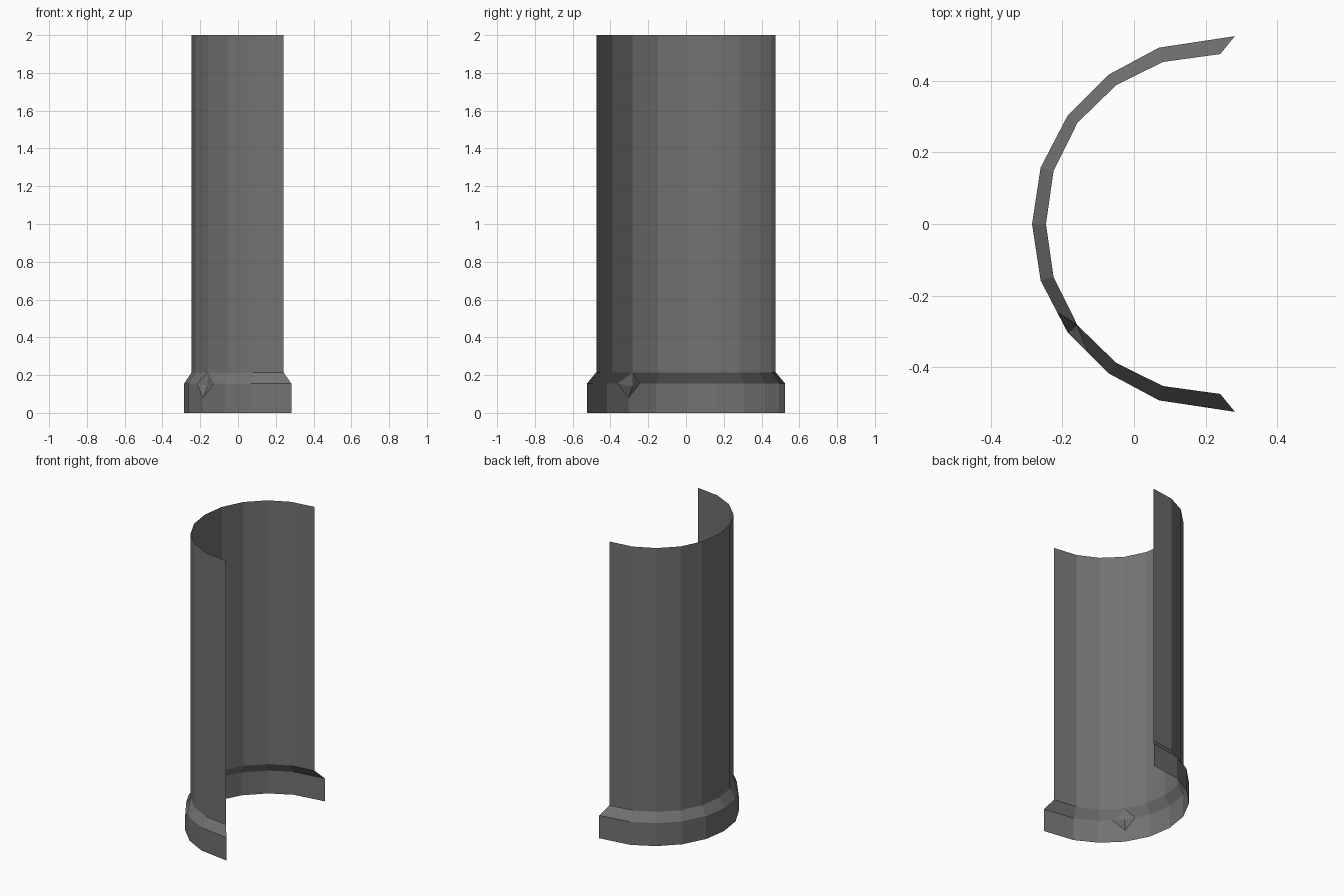
import bpy, bmesh
from mathutils import Vector

if "Cube" in bpy.data.objects:
    bpy.data.objects.remove(bpy.data.objects["Cube"])

# Half-shell outlines: (x, y) from the back open edge round to the middle
half_base = [(0.282, 0.525), (0.07, 0.493), (-0.07, 0.418), (-0.185, 0.304), (-0.261, 0.158)]
half_shaft = [(0.241, 0.475), (0.081, 0.453), (-0.05, 0.388), (-0.158, 0.283), (-0.225, 0.148)]


def outline(half, mid):
    return half + [(mid, 0.0)] + [(x, -y) for x, y in reversed(half)]


base = outline(half_base, -0.285)
shaft = outline(half_shaft, -0.246)

bm = bmesh.new()


def ring(pts, z):
    return [bm.verts.new((x, y, z)) for x, y in pts]


foot, rim = ring(base, 0.0), ring(base, 0.155)
neck, top = ring(shaft, 0.215), ring(shaft, 2.0)
chip = 7  # corner of the base rim with the broken notch

# Notch points: along the rim on both sides, below and pushed in
left = bm.verts.new(rim[chip].co.lerp(rim[chip - 1].co, 0.4))
right = bm.verts.new(rim[chip].co.lerp(rim[chip + 1].co, 0.5))
low = bm.verts.new((*base[chip], 0.08))
centre = bm.verts.new(rim[chip].co + Vector((0.023, 0.02, -0.015)))

for i in range(len(base) - 1):
    j = i + 1
    bm.faces.new((top[i], top[j], neck[j], neck[i]))
    if j == chip:
        bm.faces.new((rim[i], left, low, foot[j], foot[i]))
        bm.faces.new((neck[i], neck[j], left, rim[i]))
    elif i == chip:
        bm.faces.new((low, right, rim[j], foot[j], foot[i]))
        bm.faces.new((neck[i], neck[j], rim[j], right))
    else:
        bm.faces.new((rim[i], rim[j], foot[j], foot[i]))
        bm.faces.new((neck[i], neck[j], rim[j], rim[i]))

# Notch faces
loop = [left, neck[chip], right, low]
for a, b in zip(loop, loop[1:] + loop[:1]):
    bm.faces.new((a, b, centre))
bm.verts.remove(rim[chip])
bmesh.ops.recalc_face_normals(bm, faces=bm.faces)
if min(bm.faces, key=lambda f: f.calc_center_median().x).normal.x > 0:
    bmesh.ops.reverse_faces(bm, faces=bm.faces)

mesh = bpy.data.meshes.new("half_column_shell")
bm.to_mesh(mesh)
bm.free()
obj = bpy.data.objects.new("half_column_shell", mesh)
bpy.context.collection.objects.link(obj)

stone = bpy.data.materials.new("dark_grey_stone")
stone.diffuse_color = (0.17, 0.17, 0.17, 1)
stone.use_nodes = True
stone.node_tree.nodes["Principled BSDF"].inputs["Base Color"].default_value = stone.diffuse_color
mesh.materials.append(stone)
